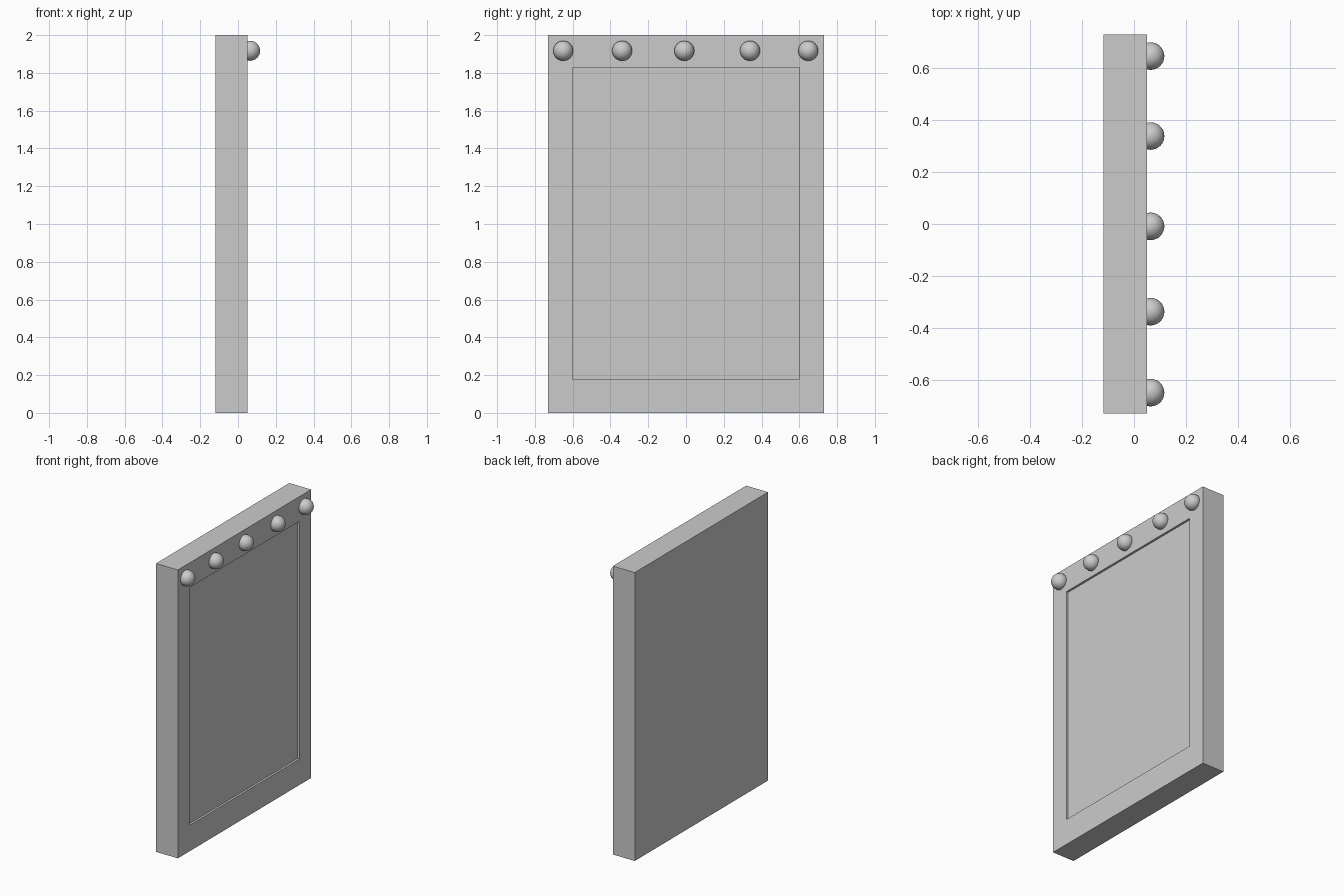
import bpy, bmesh

if "Cube" in bpy.data.objects:
    bpy.data.objects.remove(bpy.data.objects["Cube"])

BACK, FACE = -0.118, 0.05      # slab depth range along x
HALF_W, HEIGHT = 0.73, 2.0
RECESS = 0.015

# Mirror slab: a box whose +x face is inset and pushed in for the glass
bm = bmesh.new()
bmesh.ops.create_cube(bm, size=1)
for v in bm.verts:
    v.co.x = FACE if v.co.x > 0 else BACK
    v.co.y *= 2 * HALF_W
    v.co.z = HEIGHT if v.co.z > 0 else 0
bm.normal_update()
front = next(f for f in bm.faces if f.normal.x > 0.9)
glass = bmesh.ops.extrude_discrete_faces(bm, faces=[front])["faces"][0]
# first loop: the frame's inner edge
for v in glass.verts:
    v.co.y = 0.60 if v.co.y > 0 else -0.60
    v.co.z = 1.828 if v.co.z > 1 else 0.18
# second loop: the recessed glass
glass = bmesh.ops.extrude_discrete_faces(bm, faces=[glass])["faces"][0]
for v in glass.verts:
    v.co.x -= RECESS
bmesh.ops.remove_doubles(bm, verts=bm.verts, dist=1e-5)
bmesh.ops.recalc_face_normals(bm, faces=bm.faces)
mesh = bpy.data.meshes.new("mirror_frame")
bm.to_mesh(mesh)
bm.free()
bpy.context.collection.objects.link(bpy.data.objects.new("mirror_frame", mesh))

# Row of round bulbs along the top rail
for i, y in enumerate((-0.65, -0.338, -0.009, 0.339, 0.647)):
    bpy.ops.mesh.primitive_uv_sphere_add(segments=32, ring_count=16, radius=0.053,
                                         location=(0.064, y, 1.917))
    bulb = bpy.context.object
    bulb.name = f"bulb_{i + 1}"
    bpy.ops.object.shade_smooth()
